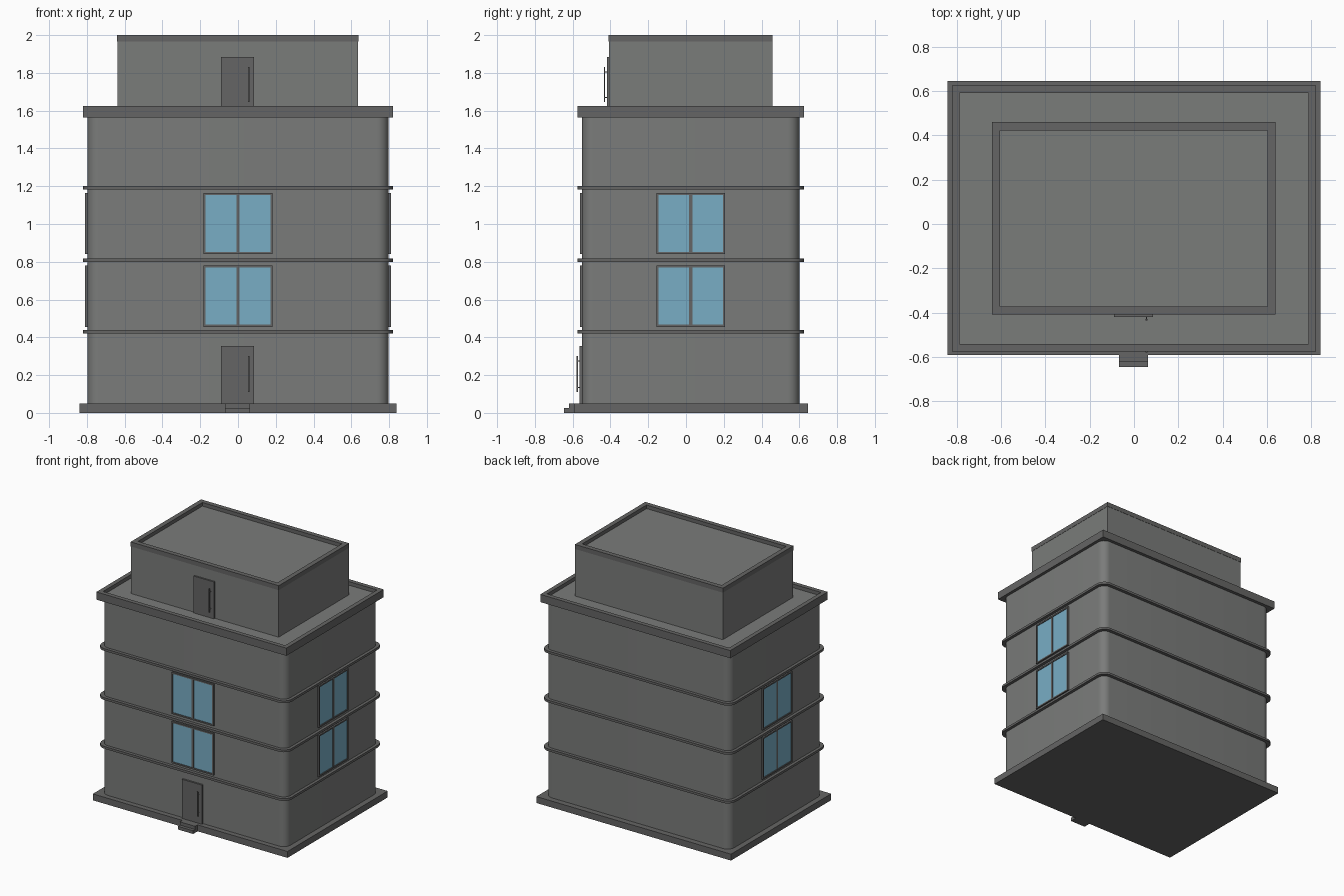
import bpy, bmesh
from math import radians
from mathutils import Matrix

if "Cube" in bpy.data.objects:
    bpy.data.objects.remove(bpy.data.objects["Cube"])


def material(name, *rgb):
    m = bpy.data.materials.new(name)
    m.diffuse_color = (*rgb, 1)
    m.use_nodes = True
    m.node_tree.nodes["Principled BSDF"].inputs["Base Color"].default_value = m.diffuse_color
    return m


glass = material("glass_blue", 0.19, 0.42, 0.56)
wall = material("wall_grey", 0.195, 0.20, 0.195)
trim = material("trim_dark_grey", 0.13, 0.13, 0.128)


def finish(name, bm, mat, smooth=False):
    bmesh.ops.recalc_face_normals(bm, faces=bm.faces)
    me = bpy.data.meshes.new(name)
    bm.to_mesh(me)
    bm.free()
    ob = bpy.data.objects.new(name, me)
    bpy.context.collection.objects.link(ob)
    me.materials.append(mat)
    if smooth:
        bpy.ops.object.select_all(action='DESELECT')
        ob.select_set(True)
        bpy.context.view_layer.objects.active = ob
        bpy.ops.object.shade_smooth_by_angle(angle=radians(30))
    return ob


def add_box(bm, x0, x1, y0, y1, z0, z1):
    m = Matrix.Translation(((x0 + x1) / 2, (y0 + y1) / 2, (z0 + z1) / 2)) @ \
        Matrix.Diagonal((x1 - x0, y1 - y0, z1 - z0, 1))
    bmesh.ops.create_cube(bm, size=1, matrix=m)


def block(name, mat, *dims, radius=0):
    """Box, optionally with rounded vertical corners."""
    bm = bmesh.new()
    add_box(bm, *dims)
    if radius:
        edges = [e for e in bm.edges
                 if abs(e.verts[0].co.z - e.verts[1].co.z) > 1e-4]
        bmesh.ops.bevel(bm, geom=edges, offset=radius, segments=8,
                        profile=0.5, affect='EDGES')
    return finish(name, bm, mat, smooth=radius > 0)


def parapet(name, x0, x1, y0, y1, z0, z1, rim, depth):
    """Dark slab with a raised rim around a sunk, lighter roof floor."""
    bm = bmesh.new()
    add_box(bm, x0, x1, y0, y1, z0, z1)
    bm.normal_update()
    top = max(bm.faces, key=lambda f: f.calc_center_median().z)
    bmesh.ops.inset_region(bm, faces=[top], thickness=rim, use_even_offset=True)
    floor = bmesh.ops.extrude_discrete_faces(bm, faces=[top])["faces"][0]
    bmesh.ops.translate(bm, verts=floor.verts, vec=(0, 0, -depth))
    floor.material_index = 1
    finish(name, bm, trim).data.materials.append(wall)


# Ground slab and entrance steps
block("base_slab", trim, -0.84, 0.84, -0.59, 0.645, 0, 0.05)
block("upper_step", trim, -0.068, 0.064, -0.62, -0.58, 0, 0.05)
block("lower_step", trim, -0.068, 0.064, -0.645, -0.61, 0, 0.025)

# Main body and floor bands
block("body", wall, -0.797, 0.797, -0.55, 0.60, 0.05, 1.57, radius=0.06)
for i, z in enumerate((0.42, 0.80, 1.183)):
    block(f"floor_band_{i + 1}", trim, -0.82, 0.82, -0.575, 0.625, z, z + 0.018,
          radius=0.07)

# Roof cornice with parapet
parapet("roof_parapet", -0.82, 0.82, -0.575, 0.625, 1.565, 1.625, 0.034, 0.028)

# Penthouse
block("penthouse", wall, -0.638, 0.636, -0.407, 0.457, 1.59, 1.966)
parapet("penthouse_parapet", -0.64, 0.638, -0.409, 0.459, 1.965, 2.0, 0.037, 0.028)


def door(name, wall_y, z0, z1, h0, h1):
    """Door leaf with a long pull handle on two short posts."""
    block(name, trim, -0.09, 0.085, wall_y - 0.014, wall_y + 0.01, z0, z1)
    bm = bmesh.new()
    y = wall_y - 0.03
    add_box(bm, 0.052, 0.060, y, y + 0.007, h0, h1)
    for z in (h0 + 0.025, h1 - 0.025):
        add_box(bm, 0.053, 0.059, y + 0.003, wall_y, z - 0.003, z + 0.003)
    finish(name + "_handle", bm, trim)


door("entrance_door", -0.55, 0.05, 0.355, 0.11, 0.30)
door("roof_door", -0.405, 1.595, 1.885, 1.645, 1.83)


def window(name, z0, place):
    """Two-pane window facing -y, moved onto its wall by a matrix."""
    w, h, t = 0.182, 0.325, 0.011
    bm = bmesh.new()
    for s in (-w, w - t):
        add_box(bm, s, s + t, -0.012, 0.01, z0, z0 + h)
    for z in (z0, z0 + h - t):
        add_box(bm, -w + t, w - t, -0.012, 0.01, z, z + t)
    add_box(bm, -0.009, 0.009, -0.010, 0.01, z0 + t, z0 + h - t)
    bm.transform(place)
    finish(name + "_frame", bm, trim)
    bm = bmesh.new()
    for s in (-1, 1):
        a, b = sorted((s * 0.009, s * (w - t)))
        add_box(bm, a, b, -0.006, 0.006, z0 + t, z0 + h - t)
    bm.transform(place)
    finish(name + "_glass", bm, glass)


# Windows on the front and both sides, two floors
walls = {
    "front": Matrix.Translation((0, -0.55, 0)),
    "right": Matrix.Translation((0.797, 0.025, 0)) @ Matrix.Rotation(radians(90), 4, 'Z'),
    "left": Matrix.Translation((-0.797, 0.025, 0)) @ Matrix.Rotation(radians(-90), 4, 'Z'),
}
for side, place in walls.items():
    for floor, z in ((2, 0.456), (3, 0.84)):
        window(f"{side}_window_{floor}", z, place)
